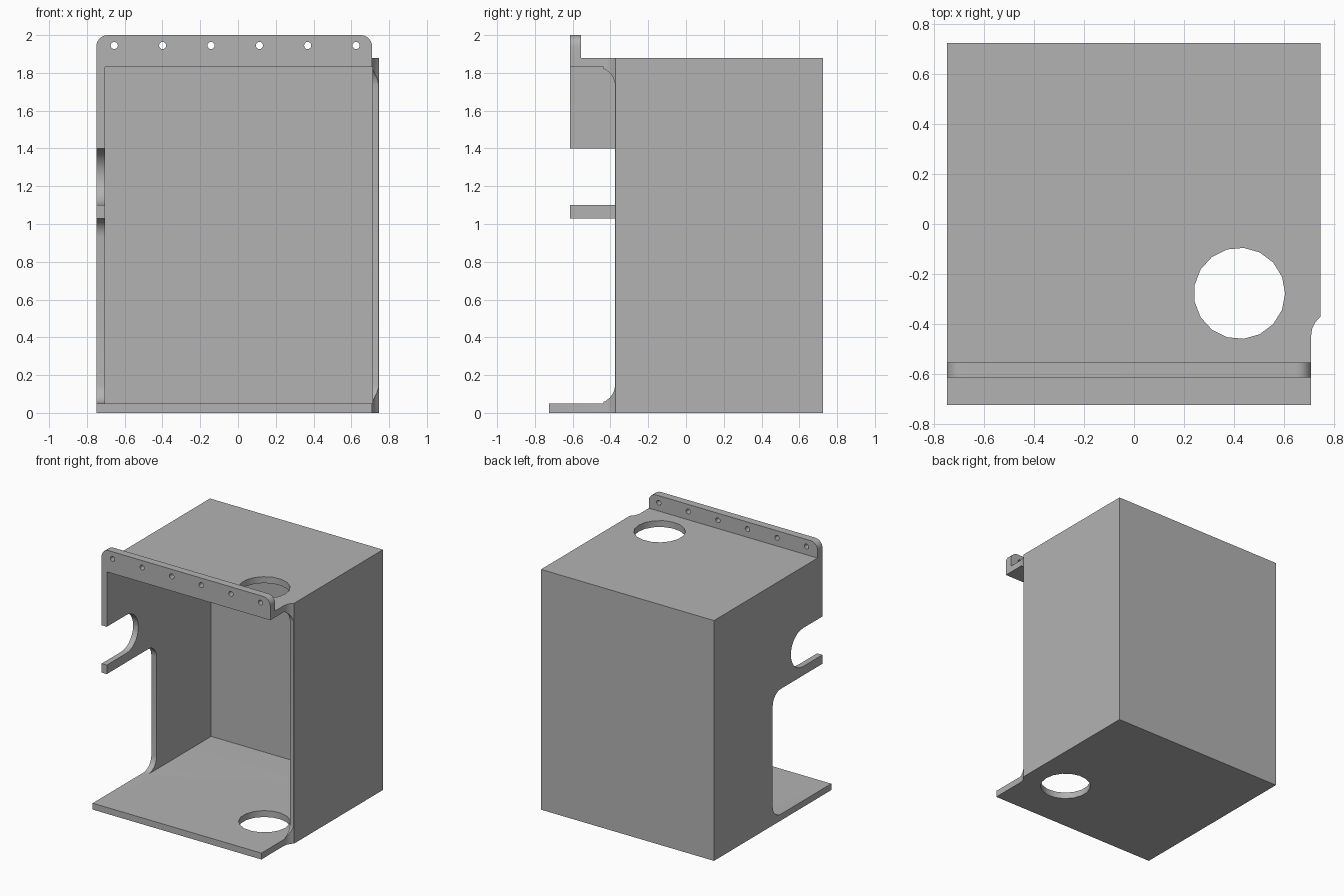
import bpy, bmesh
from math import cos, sin, radians, pi
from mathutils import Vector

if "Cube" in bpy.data.objects:
    bpy.data.objects.remove(bpy.data.objects["Cube"], do_unlink=True)

grey = bpy.data.materials.new("plain_grey")
grey.use_nodes = True
grey.diffuse_color = (0.45, 0.45, 0.45, 1)
grey.node_tree.nodes["Principled BSDF"].inputs["Base Color"].default_value = grey.diffuse_color


def arc(cu, cv, r, a0, a1, n=6):
    """Points on an arc, angles in degrees."""
    angles = [radians(a0 + (a1 - a0) * i / n) for i in range(n + 1)]
    return [(cu + r * cos(a), cv + r * sin(a)) for a in angles]


def circle(cu, cv, r, n):
    return arc(cu, cv, r, 0, 360, n)[:-1]


def rect(u0, u1, v0, v1):
    return [(u0, v0), (u1, v0), (u1, v1), (u0, v1)]


def prism(name, profile, axis, lo, hi):
    """Extrude a 2D profile along an axis; the profile uses the other two axes in order."""
    def place(u, v, w):
        return {"x": (w, u, v), "y": (u, w, v), "z": (u, v, w)}[axis]
    bm = bmesh.new()
    face = bm.faces.new([bm.verts.new(place(u, v, lo)) for u, v in profile])
    top = bmesh.ops.extrude_face_region(bm, geom=[face])["geom"]
    bmesh.ops.translate(bm, verts=[g for g in top if isinstance(g, bmesh.types.BMVert)],
                        vec=Vector(place(0, 0, hi - lo)))
    bmesh.ops.recalc_face_normals(bm, faces=bm.faces)
    mesh = bpy.data.meshes.new(name)
    bm.to_mesh(mesh)
    bm.free()
    mesh.materials.append(grey)
    obj = bpy.data.objects.new(name, mesh)
    bpy.context.collection.objects.link(obj)
    return obj


def carve(body, profile, axis, lo, hi, operation="DIFFERENCE"):
    """Cut the body with a prism (or keep only the overlap), then drop the cutter."""
    cutter = prism("cutter", profile, axis, lo, hi)
    mod = body.modifiers.new("cut", "BOOLEAN")
    mod.operation, mod.solver, mod.object = operation, "EXACT", cutter
    bpy.context.view_layer.objects.active = body
    bpy.ops.object.modifier_apply(modifier=mod.name)
    bpy.data.objects.remove(cutter, do_unlink=True)


LEFT, RIGHT, EDGE = -0.75, 0.747, 0.71      # outer walls and the narrower front edge
FRONT, LIP, BACK = -0.725, -0.615, 0.725
FLOOR, CEILING, ROOF, TOP = 0.05, 1.83, 1.88, 2.0

# Cabinet block from its floor plan, stepped in at the front corner
plan = [(LEFT, FRONT), (EDGE, FRONT)] + arc(EDGE + 0.1, -0.45, 0.1, 180, 129, 3)
plan += [(RIGHT, BACK), (LEFT, BACK)]
cabinet = prism("cabinet", plan, "z", 0, TOP)

# Side outline: floor tray, roof and upright flange
side = [(-1, -0.1), (1, -0.1), (1, ROOF), (-0.555, ROOF), (-0.555, 2.1),
        (LIP, 2.1), (LIP, FLOOR), (-1, FLOOR)]
carve(cabinet, side, "x", -1, 1, "INTERSECT")

# Hollow inside
carve(cabinet, rect(-0.705, 0.712, FLOOR, CEILING), "y", -1, 0.675)

# Right wall front edge, filleted into floor and roof
r, edge_y = 0.1, -0.375
opening = [(-1, FLOOR)] + arc(edge_y - r, FLOOR + r, r, -90, 0)
opening += arc(edge_y - r, CEILING - r, r, 0, 90) + [(-1, CEILING)]
carve(cabinet, opening, "x", 0.6, 1)

# Left wall: round-ended slot and the large lower cutout
slot = [(-1, 1.1)] + arc(-0.375, 1.25, 0.15, -90, 90, 14) + [(-1, 1.4)]
carve(cabinet, slot, "x", -1, -0.6)
lower = [(-1, FLOOR)] + arc(-r, FLOOR + r, r, -90, 0)
lower += arc(-r, 1.03 - r, r, 0, 90) + [(-1, 1.03)]
carve(cabinet, lower, "x", -1, -0.6)

# Round port through roof and floor
carve(cabinet, circle(0.423, -0.278, 0.183, 17), "z", -0.2, 2.2)

# Flange: rounded top corners and a row of screw holes
c = 0.06
for x, s in ((LEFT, -1), (EDGE, 1)):
    corner = [(x - s * c + s * u, v) for u, v in arc(0, TOP - c, c, 90, 0)]
    corner += [(x + s * 0.1, TOP - c), (x + s * 0.1, 2.1), (x - s * c, 2.1)]
    carve(cabinet, corner, "y", -0.8, -0.5)
for i in range(6):
    carve(cabinet, circle(-0.655 + 0.256 * i, 1.945, 0.019, 16), "y", -0.8, -0.4)

# Smooth curves, sharp edges
bpy.ops.object.select_all(action="DESELECT")
cabinet.select_set(True)
bpy.context.view_layer.objects.active = cabinet
bpy.ops.object.shade_smooth_by_angle(angle=radians(30))
